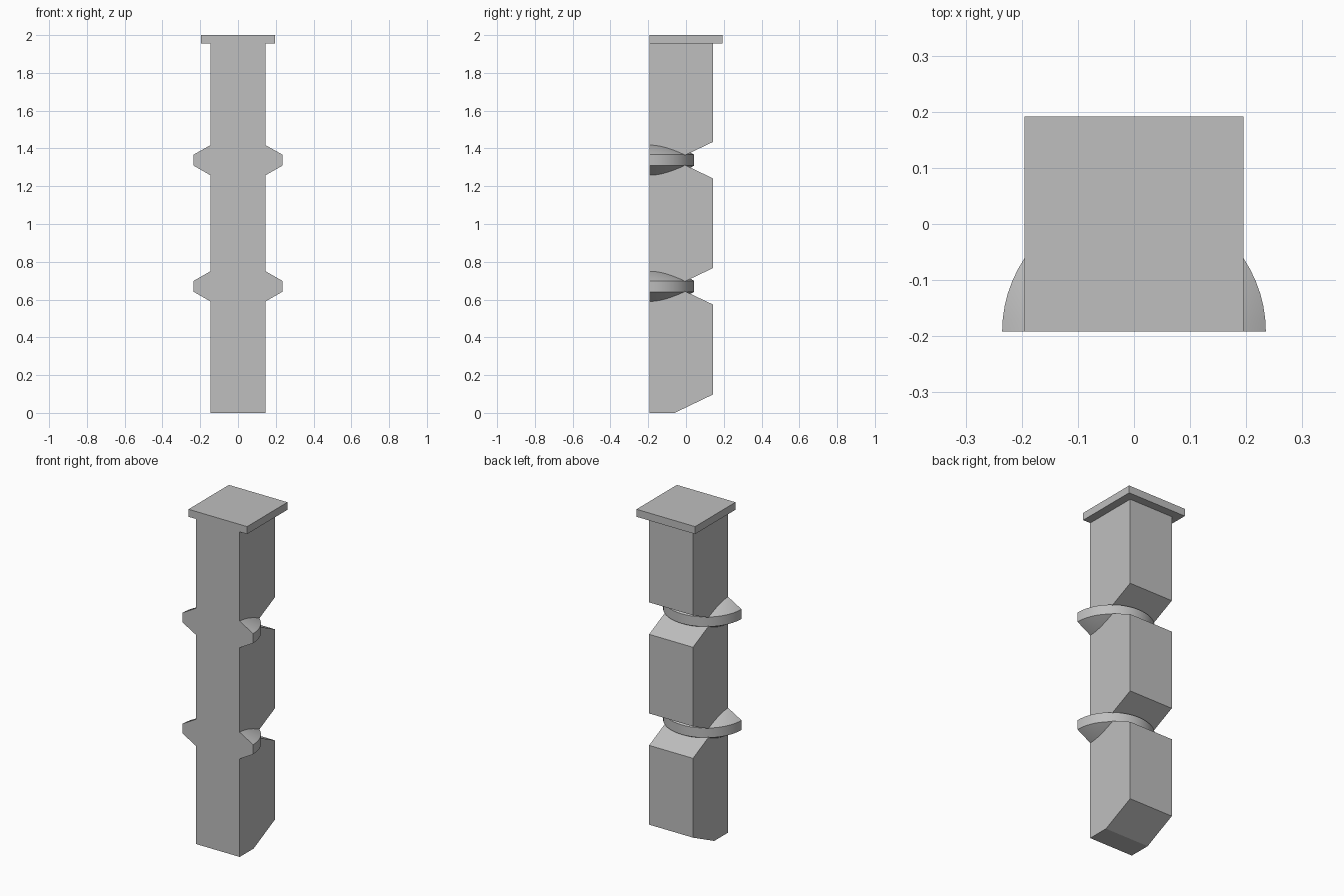
import bpy, bmesh
from math import pi
from mathutils import Matrix, Vector

cube = bpy.data.objects.get("Cube")
if cube:
    bpy.data.objects.remove(cube, do_unlink=True)

FRONT, BACK, HALF_WIDTH = -0.192, 0.142, 0.146
LEVELS = (0.67, 1.338)          # heights of the notches and collars

grey = bpy.data.materials.new("stone grey")
grey.use_nodes = True
colour = (0.52, 0.52, 0.52, 1)
grey.diffuse_color = colour
grey.node_tree.nodes["Principled BSDF"].inputs["Base Color"].default_value = colour


def add_object(name, bm, smooth=False):
    bmesh.ops.recalc_face_normals(bm, faces=bm.faces)
    mesh = bpy.data.meshes.new(name)
    bm.to_mesh(mesh)
    bm.free()
    mesh.materials.append(grey)
    obj = bpy.data.objects.new(name, mesh)
    bpy.context.collection.objects.link(obj)
    if smooth:
        bpy.ops.object.select_all(action="DESELECT")
        obj.select_set(True)
        bpy.context.view_layer.objects.active = obj
        bpy.ops.object.shade_smooth_by_angle(angle=pi / 6)
    return obj


# Post: side profile with V notches in the back, extruded across
profile = [(FRONT, 0), (-0.06, 0), (BACK, 0.097)]
for z in LEVELS:
    profile += [(BACK, z - 0.096), (-0.06, z), (BACK, z + 0.096)]
profile += [(BACK, 1.955), (FRONT, 1.955)]
bm = bmesh.new()
face = bm.faces.new([bm.verts.new((-HALF_WIDTH, y, z)) for y, z in profile])
new = bmesh.ops.extrude_face_region(bm, geom=[face])["geom"]
bmesh.ops.translate(bm, vec=(2 * HALF_WIDTH, 0, 0),
                    verts=[v for v in new if isinstance(v, bmesh.types.BMVert)])
add_object("post", bm)

# Cap: thin square slab flush with the front
bm = bmesh.new()
bmesh.ops.create_cube(bm, size=1, matrix=Matrix.Translation((0, 0, 1.9775))
                      @ Matrix.Diagonal((0.39, 0.384, 0.045, 1)))
add_object("cap", bm)

# Collars: half discs with conical top and bottom, spun around the front face
for name, z in zip(("lower_collar", "upper_collar"), LEVELS):
    bm = bmesh.new()
    section = [(0, -0.163), (0.235, -0.029), (0.235, 0.029), (0, 0.163)]
    verts = [bm.verts.new((x, FRONT, z + h)) for x, h in section]
    edges = [bm.edges.new(pair) for pair in zip(verts, verts[1:])]
    bmesh.ops.spin(bm, geom=verts + edges, cent=Vector((0, FRONT, z)),
                   axis=(0, 0, 1), angle=pi, steps=32)
    bmesh.ops.remove_doubles(bm, verts=bm.verts, dist=0.0001)
    # Close the flat front
    rim = [e for e in bm.edges if e.is_boundary]
    bmesh.ops.holes_fill(bm, edges=rim, sides=0)
    add_object(name, bm, smooth=True)
